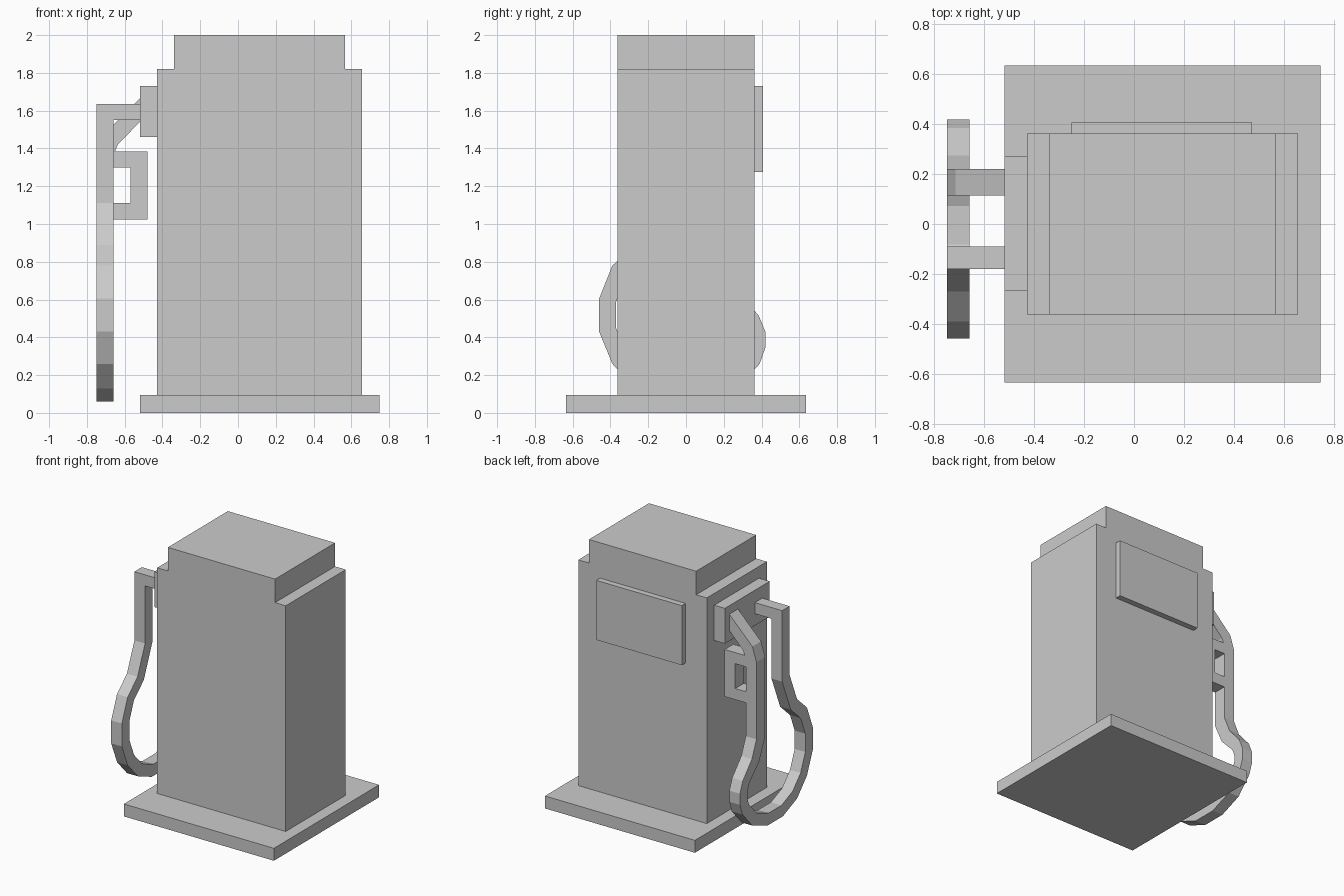
import bpy, bmesh
from mathutils import Vector

if "Cube" in bpy.data.objects:
    bpy.data.objects.remove(bpy.data.objects["Cube"])


def extrude(name, profile, axis, lo, hi):
    """Solid from a closed 2D profile: (y, z) along x, or (x, z) along y."""
    bm = bmesh.new()
    if axis == 'x':
        pts = [(lo, a, b) for a, b in profile]
        move = (hi - lo, 0, 0)
    else:
        pts = [(a, lo, b) for a, b in profile]
        move = (0, hi - lo, 0)
    face = bm.faces.new([bm.verts.new(p) for p in pts])
    out = bmesh.ops.extrude_face_region(bm, geom=[face], use_keep_orig=True)
    new = [v for v in out['geom'] if isinstance(v, bmesh.types.BMVert)]
    bmesh.ops.translate(bm, verts=new, vec=move)
    bmesh.ops.recalc_face_normals(bm, faces=bm.faces)
    mesh = bpy.data.meshes.new(name)
    bm.to_mesh(mesh)
    bm.free()
    obj = bpy.data.objects.new(name, mesh)
    bpy.context.collection.objects.link(obj)
    return obj


def box(name, x0, x1, y0, y1, z0, z1):
    return extrude(name, [(x0, z0), (x1, z0), (x1, z1), (x0, z1)], 'y', y0, y1)


def inset_path(path, widths):
    """Mitred offset of an open path to its left side."""
    pts = [Vector(p) for p in path]
    result = []
    for i, p in enumerate(pts):
        d0 = (p - pts[i - 1]).normalized() if i > 0 else None
        d1 = (pts[i + 1] - p).normalized() if i < len(pts) - 1 else d0
        d0 = d0 or d1
        n0, n1 = Vector((-d0.y, d0.x)), Vector((-d1.y, d1.x))
        n = (n0 + n1).normalized()
        result.append(tuple(p + n * widths[i] / n.dot(n0)))
    return result


# base slab and stepped cabinet
box("base", -0.52, 0.748, -0.635, 0.635, 0, 0.095)
extrude("cabinet", [(-0.43, 0.095), (0.657, 0.095), (0.657, 1.82), (0.567, 1.82),
                    (0.567, 2.0), (-0.34, 2.0), (-0.34, 1.82), (-0.43, 1.82)],
        'y', -0.362, 0.363)

# display panel on the back and holder block on the side
box("display", -0.25, 0.473, 0.363, 0.408, 1.275, 1.73)
box("nozzle_holder", -0.52, -0.43, -0.268, 0.273, 1.46, 1.73)

# hanging hose loop
outer = [(-0.18, 1.55), (-0.18, 1.11), (-0.27, 0.89), (-0.39, 0.78), (-0.46, 0.605),
         (-0.46, 0.43), (-0.39, 0.26), (-0.27, 0.13), (-0.10, 0.06), (0.09, 0.06),
         (0.27, 0.13), (0.39, 0.26), (0.42, 0.345), (0.42, 0.43), (0.385, 0.515),
         (0.275, 0.64), (0.22, 0.77), (0.22, 1.36)]
widths = [0.09] * 15 + [0.1, 0.105, 0.105]
inner = inset_path(outer, widths)
extrude("hose", outer + inner[::-1], 'x', -0.75, -0.66)
box("hose_arm", -0.75, -0.52, -0.18, -0.09, 1.55, 1.635)

# nozzle spout and trigger guard
extrude("nozzle_spout", [(-0.75, 1.36), (-0.66, 1.36), (-0.637, 1.42), (-0.52, 1.54),
                         (-0.52, 1.665), (-0.715, 1.47)], 'y', 0.115, 0.22)
extrude("trigger_guard", [(-0.66, 1.025), (-0.48, 1.025), (-0.48, 1.385), (-0.66, 1.385),
                          (-0.66, 1.3), (-0.57, 1.3), (-0.57, 1.11), (-0.66, 1.11)],
        'y', 0.115, 0.22)
